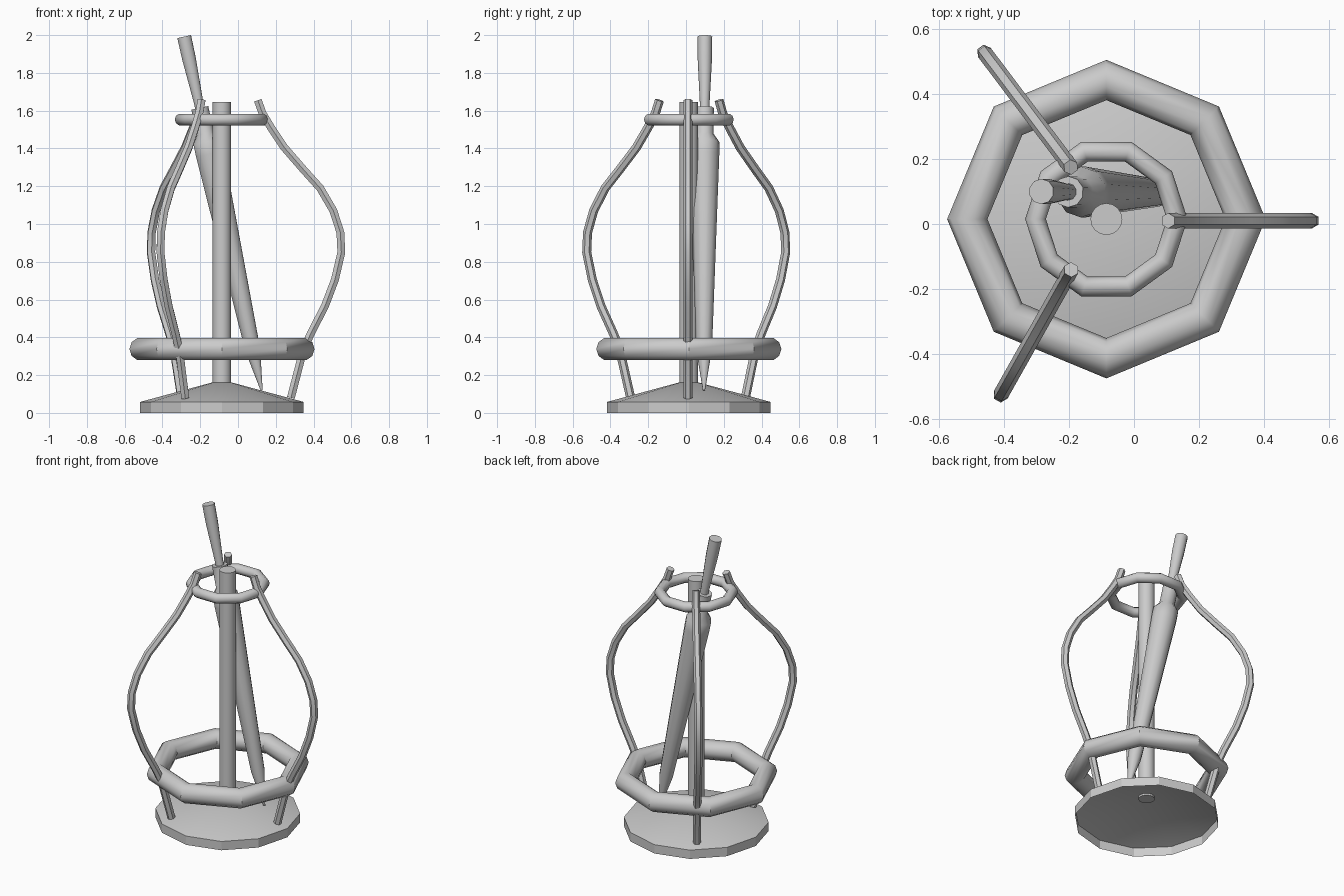
import bpy, bmesh, math
from mathutils import Vector

if "Cube" in bpy.data.objects:
    bpy.data.objects.remove(bpy.data.objects["Cube"])

CX, CY = -0.085, 0.015   # axis of the stand


def lathe(name, profile, sides, cap_bottom=True, smooth=30):
    """Revolve (radius, z) rings round local z; radius 0 makes a point."""
    bm = bmesh.new()
    rings = []
    for r, z in profile:
        if r == 0:
            rings.append([bm.verts.new((0, 0, z))])
        else:
            rings.append([bm.verts.new((r * math.cos(2 * math.pi * i / sides),
                                        r * math.sin(2 * math.pi * i / sides), z))
                          for i in range(sides)])
    for a, b in zip(rings, rings[1:]):
        for i in range(sides):
            j = (i + 1) % sides
            if len(b) == 1:
                bm.faces.new((a[i], a[j], b[0]))
            else:
                bm.faces.new((a[i], a[j], b[j], b[i]))
    if cap_bottom:
        bm.faces.new(rings[0][::-1])
    if len(rings[-1]) > 1:
        bm.faces.new(rings[-1])
    me = bpy.data.meshes.new(name)
    bm.to_mesh(me)
    bm.free()
    ob = bpy.data.objects.new(name, me)
    bpy.context.collection.objects.link(ob)
    shade(ob, smooth)
    return ob


def shade(ob, angle):
    bpy.ops.object.select_all(action='DESELECT')
    ob.select_set(True)
    bpy.context.view_layer.objects.active = ob
    bpy.ops.object.shade_smooth_by_angle(angle=math.radians(angle))


def ring(name, z, major, minor, sides):
    bpy.ops.mesh.primitive_torus_add(location=(CX, CY, z), major_radius=major,
                                     minor_radius=minor, major_segments=sides,
                                     minor_segments=10)
    ob = bpy.context.object
    ob.name = name
    shade(ob, 40)


# Low conical base, open underneath
base = lathe("base", [(0.433, 0), (0.433, 0.058), (0, 0.175)], 12, cap_bottom=False, smooth=20)
base.location = (CX, CY, 0)

# Central post
post = lathe("center_post", [(0.049, 0.15), (0.049, 1.645)], 16)
post.location = (CX, CY, 0)

# Holding rings
ring("lower_ring", 0.338, 0.428, 0.062, 8)
ring("upper_ring", 1.553, 0.218, 0.032, 10)

# Three bowed rods: shared (radius, z) path, each with its own origin and direction
path = [(0.19, 1.655), (0.215, 1.585), (0.26, 1.51), (0.33, 1.405), (0.43, 1.29),
        (0.52, 1.19), (0.59, 1.07), (0.627, 0.955), (0.632, 0.85), (0.598, 0.705),
        (0.545, 0.565), (0.47, 0.42), (0.43, 0.33), (0.365, 0.08)]
for k, (ox, oy, deg) in enumerate([(CX, 0.01, 0), (-0.08, 0.023, 127), (-0.1, 0.025, 240.6)]):
    cu = bpy.data.curves.new("bowed_rod", 'CURVE')
    cu.dimensions = '3D'
    cu.bevel_depth = 0.024
    cu.bevel_resolution = 1
    cu.use_fill_caps = True
    sp = cu.splines.new('POLY')
    sp.points.add(len(path) - 1)
    c, s = math.cos(math.radians(deg)), math.sin(math.radians(deg))
    for p, (r, z) in zip(sp.points, path):
        p.co = (ox + r * c, oy + r * s, z, 1)
    rod = bpy.data.objects.new(f"bowed_rod_{k + 1}", cu)
    bpy.context.collection.objects.link(rod)
    bpy.ops.object.select_all(action='DESELECT')
    rod.select_set(True)
    bpy.context.view_layer.objects.active = rod
    bpy.ops.object.convert(target='MESH')
    shade(bpy.context.object, 30)

# Closed umbrella leaning inside the stand, built along z then tilted
tip, top = Vector((0.125, 0.095, 0.12)), Vector((-0.285, 0.1, 1.992))
axis = top - tip
L = axis.length
turn = axis.to_track_quat('Z', 'Y')
canopy = lathe("umbrella_canopy", [(0.006, 0), (0.042, 0.22), (0.078, 1.28), (0.078, 1.345),
                                   (0.048, 1.39), (0.048, 1.53)], 10, smooth=40)
handle = lathe("umbrella_handle", [(0.026, 1.5), (0.026, 1.56), (0.038, L - 0.12), (0.039, L)],
               10, smooth=40)
for part in (canopy, handle):
    part.location = tip
    part.rotation_mode = 'QUATERNION'
    part.rotation_quaternion = turn
